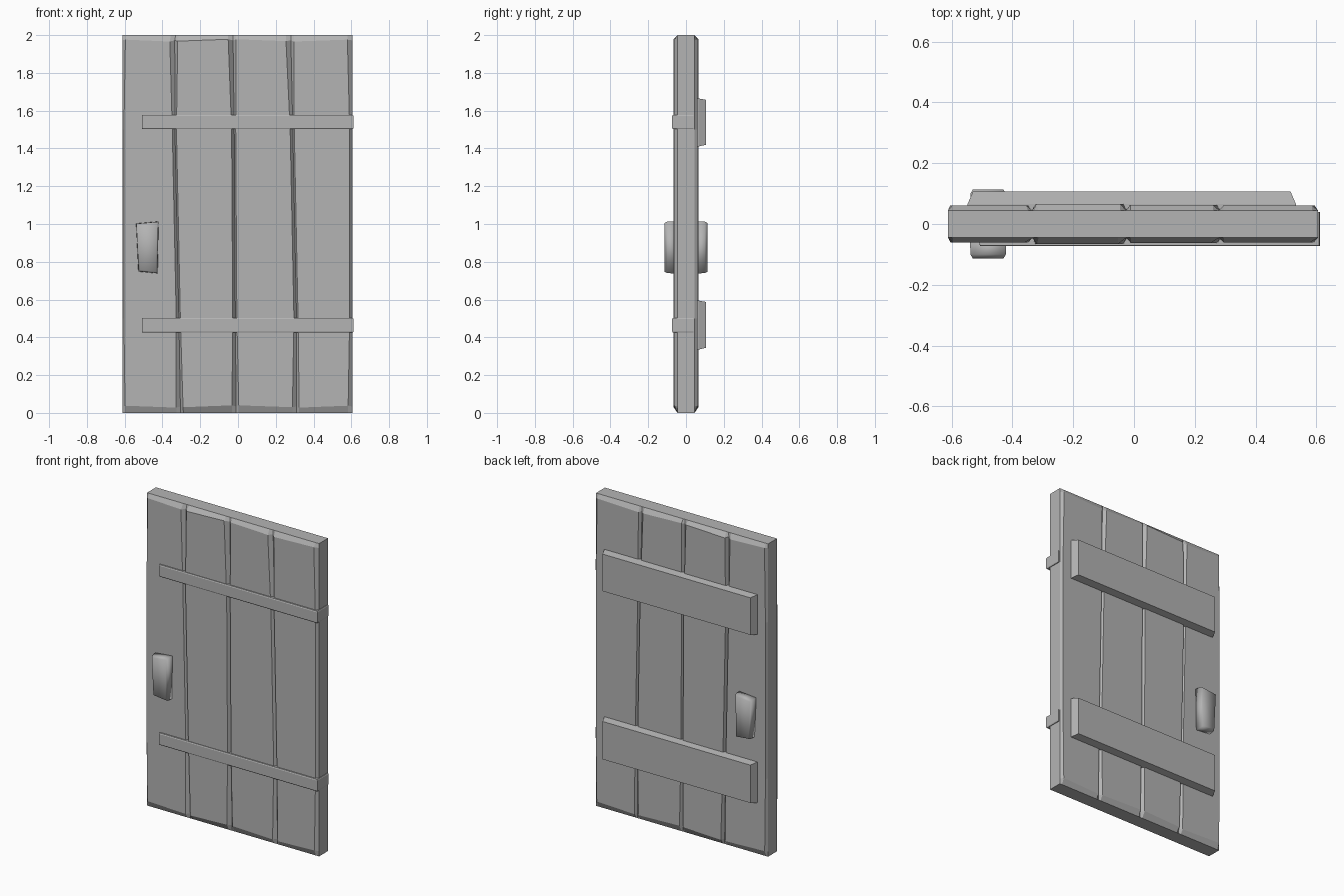
import bpy, bmesh

if "Cube" in bpy.data.objects:
    bpy.data.objects.remove(bpy.data.objects["Cube"])

grey = bpy.data.materials.new("plain grey")
grey.diffuse_color = (0.455, 0.455, 0.455, 1)
grey.use_nodes = True
grey.node_tree.nodes["Principled BSDF"].inputs["Base Color"].default_value = grey.diffuse_color


def loft(name, rings, smooth=False):
    """Closed solid skinned through rings of equal point count."""
    bm = bmesh.new()
    loops = [[bm.verts.new(p) for p in ring] for ring in rings]
    n = len(loops[0])
    for a, b in zip(loops, loops[1:]):
        for i in range(n):
            j = (i + 1) % n
            bm.faces.new((a[i], a[j], b[j], b[i]))
    bm.faces.new(loops[0][::-1])
    bm.faces.new(loops[-1])
    bmesh.ops.recalc_face_normals(bm, faces=bm.faces)
    mesh = bpy.data.meshes.new(name)
    bm.to_mesh(mesh)
    bm.free()
    mesh.materials.append(grey)
    obj = bpy.data.objects.new(name, mesh)
    bpy.context.collection.objects.link(obj)
    if smooth:
        mesh.shade_smooth()
    return obj


def rect(x0, x1, z0, z1, y):
    return [(x0, y, z0), (x1, y, z0), (x1, y, z1), (x0, y, z1)]


# Planked door panel: each height has plank boundaries and bevel widths
GROOVE_Y = 0.045
FACE_Y = (0.061, 0.066, 0.062, 0.061)
# Uneven bevel heights at the left and right corner of each plank end
TILT = ((0.004, -0.006), (-0.004, 0.006), (0.006, -0.004), (-0.006, 0.004))
LEVELS = [  # height, boundaries, right-hand bevel, left-hand bevel
    (0.0, (-0.612, -0.303, -0.01, 0.31, 0.605), 0.022, 0.014),
    (0.034, (-0.612, -0.305, -0.01, 0.31, 0.605), 0.022, 0.014),
    (0.5, (-0.612, -0.313, -0.014, 0.31, 0.605), 0.014, 0.008),
    (1.5, (-0.612, -0.334, -0.02, 0.29, 0.605), 0.014, 0.008),
    (1.972, (-0.612, -0.335, -0.026, 0.28, 0.605), 0.026, 0.016),
    (2.0, (-0.612, -0.33, -0.026, 0.28, 0.605), 0.026, 0.016),
]


def panel_side(z, xs, right, left):
    end = z in (0.0, 2.0)
    near_end = z in (0.034, 1.972)
    pts = []
    for i, (face, tilt) in enumerate(zip(FACE_Y, TILT)):
        y = GROOVE_Y if end else face
        dl, dr = tilt if near_end else (0, 0)
        pts += [(xs[i], GROOVE_Y, z), (xs[i] + left, y, z + dl),
                (xs[i + 1] - right, y, z + dr)]
    return pts + [(xs[-1], GROOVE_Y, z)]


def panel_ring(z, xs, right, left):
    front = [(x, -y, h) for x, y, h in panel_side(z, xs, right, left)]
    back = panel_side(z, xs, right * 0.75, left * 0.9)
    return front + back[::-1]


loft("door_planks", [panel_ring(*level) for level in LEVELS])

# Back battens with sloping ends
for name, z0, z1 in (("upper", 1.41, 1.665), ("lower", 0.335, 0.595)):
    loft(name + "_batten", [
        rect(-0.55, 0.535, z0, z1, 0.045),
        rect(-0.548, 0.533, z0, z1, 0.065),
        rect(-0.53, 0.515, z0 + 0.01, z1 - 0.008, 0.107)])

# Hinge straps folded round the right edge, with slim chamfered borders
for name, z in (("upper", 1.502), ("lower", 0.426)):
    def plan(h, g):
        return [(x, y, h) for x, y in (
            (-0.512, -0.045), (-0.507, -0.073 + g), (0.612 - g, -0.073 + g),
            (0.612 - g, 0.04), (0.59, 0.04), (0.59, -0.045))]
    loft(name + "_hinge_strap", [plan(z, 0.003), plan(z + 0.006, 0),
                                 plan(z + 0.070, 0), plan(z + 0.076, 0.003)])

# Handles on both faces, slightly skewed
for name, s in (("front", -1), ("back", 1)):
    def ring(y, g):
        return [(-0.528 + g, s * y, 0.748 + g), (-0.425 - g, s * y, 0.738 + g),
                (-0.42 - g, s * y, 1.014 - g), (-0.54 + g, s * y, 1.003 - g)]
    loft(name + "_handle", [ring(0.05, 0), ring(0.100, 0.002),
                            ring(0.113, 0.009)], smooth=True)
